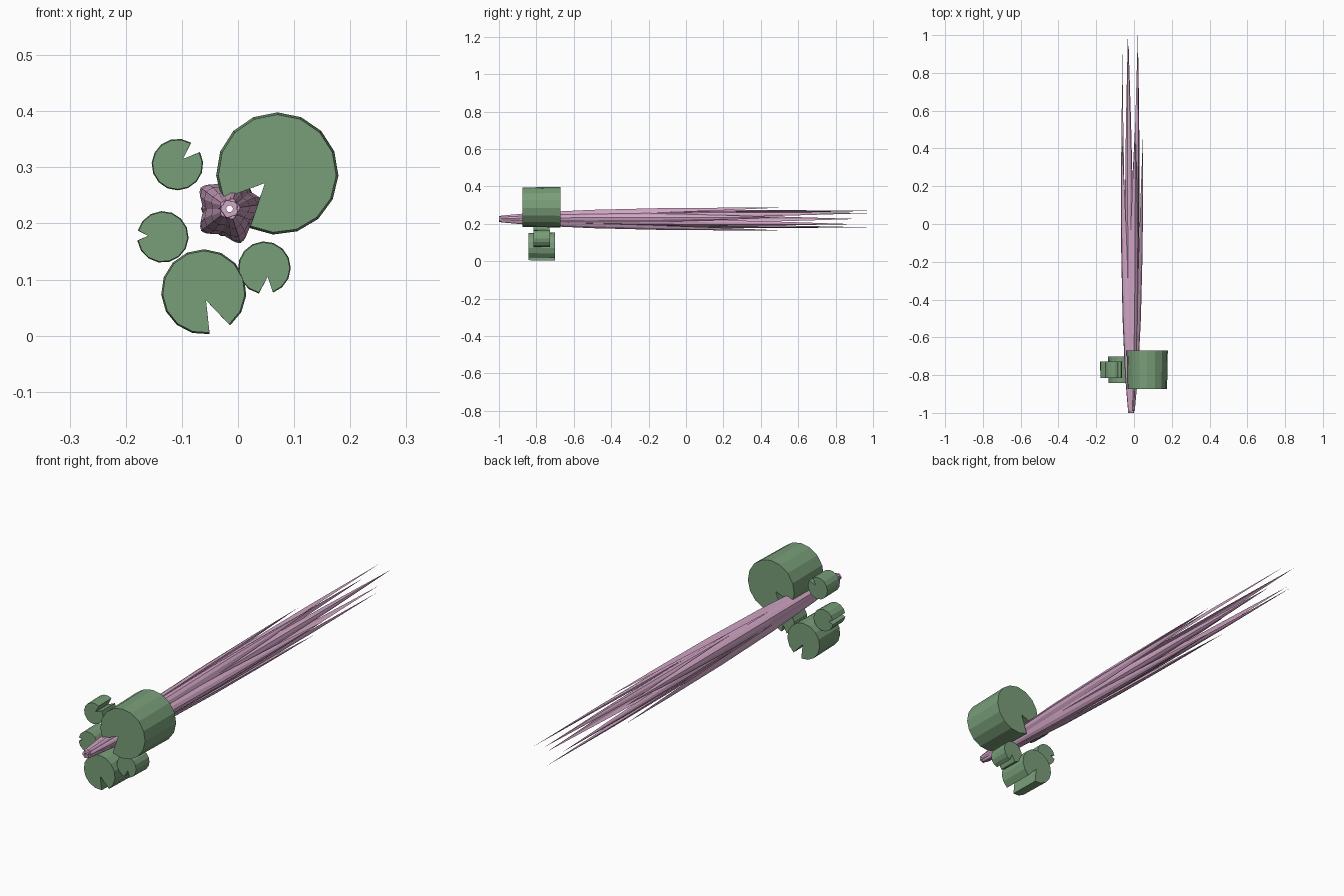
import bpy, bmesh
from math import sin, cos, radians, pi

if "Cube" in bpy.data.objects:
    bpy.data.objects.remove(bpy.data.objects["Cube"])


def material(name, rgb):
    m = bpy.data.materials.new(name)
    m.diffuse_color = (*rgb, 1)
    m.use_nodes = True
    m.node_tree.nodes["Principled BSDF"].inputs["Base Color"].default_value = m.diffuse_color
    return m


GREEN = material("leaf_green", (0.19, 0.34, 0.19))
PINK = material("petal_pink", (0.64, 0.38, 0.56))


def finish(name, bm, mat):
    bmesh.ops.recalc_face_normals(bm, faces=bm.faces)
    me = bpy.data.meshes.new(name)
    bm.to_mesh(me)
    bm.free()
    me.materials.append(mat)
    ob = bpy.data.objects.new(name, me)
    bpy.context.collection.objects.link(ob)
    return ob


# Lily pads: notched discs facing -y, depth in proportion to radius
def pad(name, cx, cz, r, apex, notch_start, notch_end, sides=14):
    sweep = 360 - (notch_end - notch_start)
    angles = [radians(notch_end + sweep * i / sides) for i in range(sides + 1)]
    depth = 0.93 * r
    bm = bmesh.new()
    loops = []
    for y, k in ((-0.772 - depth, 0.965), (-0.772 + depth, 1.0)):
        pts = [(cx + r * k * cos(a), cz + r * k * sin(a)) for a in angles] + [apex]
        loops.append([bm.verts.new((x, y, z)) for x, z in pts])
    front, back = loops
    n = len(front)
    bm.faces.new(front)
    bm.faces.new(back[::-1])
    for i in range(n):
        j = (i + 1) % n
        bm.faces.new((front[i], back[i], back[j], front[j]))
    return finish(name, bm, GREEN)


pad("large_lily_pad", 0.070, 0.289, 0.109, (0.048, 0.272), 205, 243)
pad("medium_lily_pad", -0.061, 0.078, 0.076, (-0.057, 0.063), 278, 308)
pad("small_lily_pad_top", -0.108, 0.305, 0.046, (-0.098, 0.315), 29, 58)
pad("small_lily_pad_left", -0.134, 0.176, 0.046, (-0.160, 0.178), 166, 188)
pad("small_lily_pad_right", 0.047, 0.121, 0.047, (0.053, 0.105), 258, 289)


# Petals: long cupped shells running along y around the flower axis
CX, CZ = -0.015, 0.226


def petal(name, angle, stations):
    """stations: (y, outer radius, half width, thickness)"""
    a = radians(angle)
    bm = bmesh.new()
    rings = []
    for y, rad, w, th in stations:
        ring = []
        # crescent section: bulging outer side, shallower inner side
        section = [(u * w, rad - 0.75 * w * u * u) for u in (-1, -0.55, 0, 0.55, 1)]
        section += [(u * w, rad - th - 0.5 * w * u * u) for u in (0.5, 0, -0.5)]
        for s, d in section:
            ring.append(bm.verts.new((CX + d * cos(a) - s * sin(a), y,
                                      CZ + d * sin(a) + s * cos(a))))
        rings.append(ring)
    for p, q in zip(rings, rings[1:]):
        for i in range(8):
            j = (i + 1) % 8
            bm.faces.new((p[i], p[j], q[j], q[i]))
    bm.faces.new(rings[0])
    # pointed tip
    tip = rings[-1]
    bmesh.ops.pointmerge(bm, verts=tip, merge_co=tip[2].co)
    return finish(name, bm, PINK)


outer = [(-0.99, 0.019, 0.009, 0.010), (-0.80, 0.037, 0.019, 0.012),
         (-0.50, 0.052, 0.025, 0.012), (-0.15, 0.061, 0.023, 0.010),
         (0.20, 0.064, 0.013, 0.006), (0.50, 0.064, 0.001, 0.001)]
inner = [(-1.00, 0.016, 0.009, 0.010), (-0.75, 0.030, 0.017, 0.012),
         (-0.35, 0.043, 0.024, 0.012), (0.10, 0.050, 0.022, 0.010),
         (0.55, 0.051, 0.013, 0.006), (1.00, 0.047, 0.001, 0.001)]

tips = (1.0, 1.0, 0.92, 0.98, 0.90)
for i, ang in enumerate((8, 70, 144, 218, 288)):
    petal(f"outer_petal_{i + 1}", ang, outer)
for i, ang in enumerate((42, 112, 180, 252, 324)):
    k = (tips[i] + 1) / 2
    petal(f"inner_petal_{i + 1}", ang,
          [(-1 + (y + 1) * k, r, w, t) for y, r, w, t in inner])
